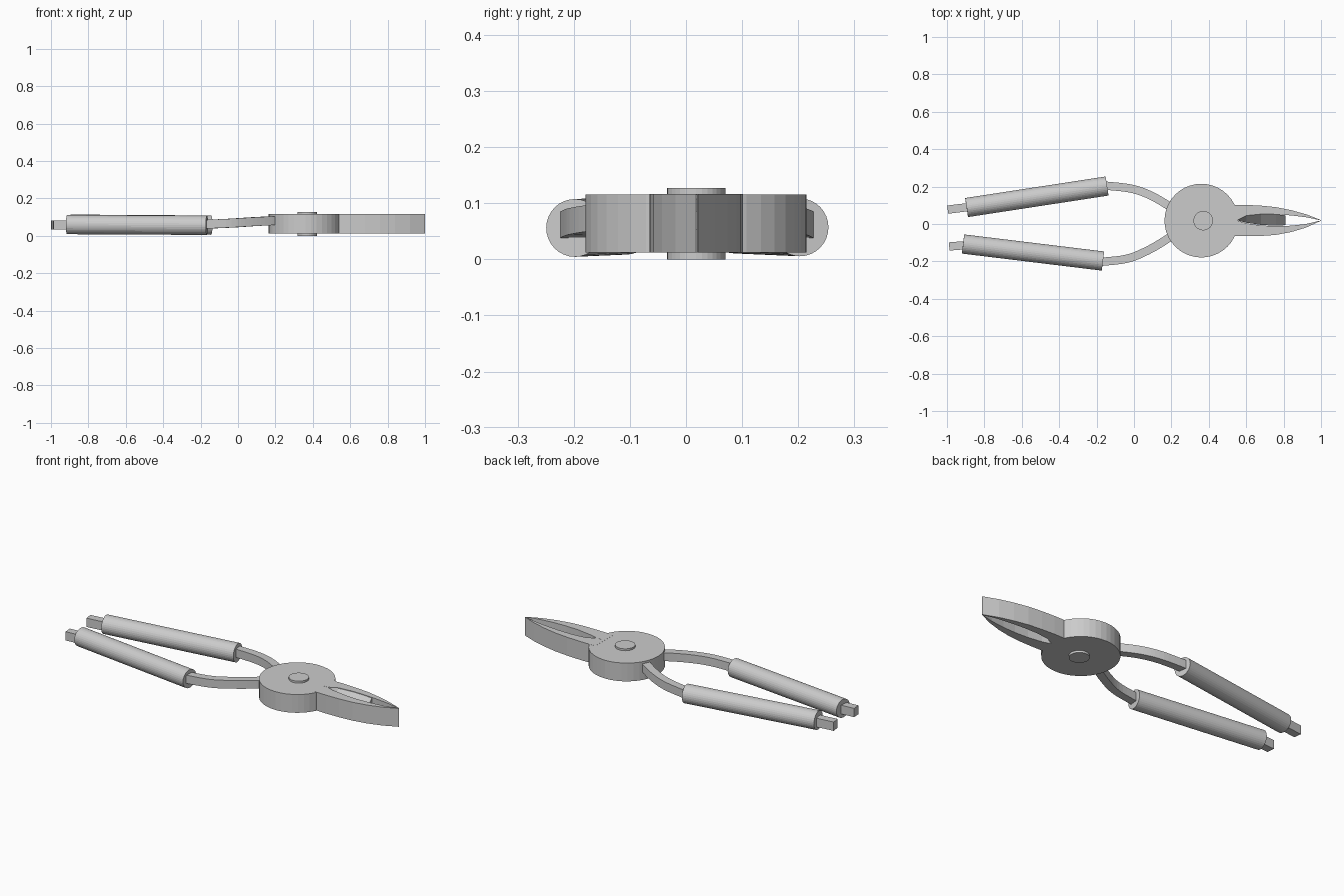
import bpy, bmesh, math
from mathutils import Vector

if "Cube" in bpy.data.objects:
    bpy.data.objects.remove(bpy.data.objects["Cube"])

steel = bpy.data.materials.new("light_grey_steel")
steel.diffuse_color = (0.6, 0.6, 0.6, 1)
steel.use_nodes = True
steel.node_tree.nodes["Principled BSDF"].inputs["Base Color"].default_value = steel.diffuse_color


def finish(name, bm):
    bmesh.ops.recalc_face_normals(bm, faces=bm.faces)
    me = bpy.data.meshes.new(name)
    bm.to_mesh(me)
    bm.free()
    me.materials.append(steel)
    ob = bpy.data.objects.new(name, me)
    bpy.context.collection.objects.link(ob)
    return ob


def loft(name, sections):
    """Skin a row of matching closed sections and cap both ends."""
    bm = bmesh.new()
    rings = [[bm.verts.new(p) for p in s] for s in sections]
    n = len(rings[0])
    for a, b in zip(rings, rings[1:]):
        for i in range(n):
            j = (i + 1) % n
            bm.faces.new((a[i], a[j], b[j], b[i]))
    bm.faces.new(rings[0])
    bm.faces.new(rings[-1][::-1])
    return finish(name, bm)


def rod(name, a, b, r, sides=32):
    """Round rod between two points."""
    a, b = Vector(a), Vector(b)
    d = (b - a).normalized()
    u = d.orthogonal().normalized()
    v = d.cross(u)
    angles = [2 * math.pi * i / sides for i in range(sides)]
    return loft(name, [[p + r * (math.cos(t) * u + math.sin(t) * v) for t in angles]
                       for p in (a, b)])


def bar(name, path, w, h):
    """Rectangular bar swept along a path."""
    pts = [Vector(p) for p in path]
    secs = []
    for i, p in enumerate(pts):
        d = pts[min(i + 1, len(pts) - 1)] - pts[max(i - 1, 0)]
        s = Vector((-d.y, d.x, 0)).normalized() * w / 2
        k = Vector((0, 0, h / 2))
        secs.append([p - s - k, p + s - k, p + s + k, p - s + k])
    return loft(name, secs)


def smooth_path(p, n=5):
    """Interpolating curve through the control points."""
    p = [Vector(q) for q in p]
    p = [2 * p[0] - p[1]] + p + [2 * p[-1] - p[-2]]
    out = []
    for i in range(1, len(p) - 2):
        a, b, c, d = p[i - 1:i + 3]
        for k in range(n):
            t = k / n
            out.append(0.5 * (2 * b + (c - a) * t + (2 * a - 5 * b + 4 * c - d) * t * t
                              + (3 * b - a - 3 * c + d) * t ** 3))
    return out + [p[-2]]


# Pivot disc and pin
rod("pivot_disc", (0.36, 0.018, 0.012), (0.36, 0.018, 0.116), 0.197, 40)
rod("pivot_pin", (0.37, 0.018, 0.0), (0.37, 0.018, 0.127), 0.052)

# Jaws: columns of x, outer y and inner y
Z0, Z1 = 0.012, 0.1165
upper = [(0.50, 0.1, 0.018), (0.55, 0.102, 0.02), (0.60, 0.102, 0.045), (0.68, 0.098, 0.053),
         (0.76, 0.09, 0.052), (0.84, 0.074, 0.046), (0.92, 0.052, 0.036), (1.0, 0.021, 0.0195)]
lower = [(0.50, -0.062, 0.018), (0.55, -0.063, 0.018), (0.60, -0.065, 0.004), (0.68, -0.064, -0.008),
         (0.76, -0.058, -0.012), (0.84, -0.043, -0.009), (0.92, -0.019, 0.0), (1.0, 0.0175, 0.019)]
for name, prof in (("upper_jaw", upper), ("lower_jaw", lower)):
    loft(name, [[(x, o, Z0), (x, i, Z0), (x, i, Z1), (x, o, Z1)]
                for x, o, i in prof])

# Sloping cutting bevel inside the rear part of the jaw gap
secs = []
for (x, _, u), (_, _, l) in list(zip(upper, lower))[1:6]:
    x = min(x, 0.81)
    secs.append([(x, u, Z1 - 0.003), (x, l + 0.003, 0.06), (x, u, 0.045)])
loft("cutting_bevel", secs)

# Handles: curved arm, sleeve grip and square end stub
handles = {
    "upper": ([(0.22, 0.07, 0.081), (0.17, 0.107, 0.08), (0.08, 0.157, 0.075),
               (-0.02, 0.19, 0.068), (-0.17, 0.207, 0.061)],
              (-0.144, 0.203, 0.057), (-0.895, 0.088, 0.062), (-0.996, 0.077, 0.058)),
    "lower": ([(0.23, -0.04, 0.081), (0.17, -0.085, 0.08), (0.07, -0.143, 0.075),
               (-0.04, -0.186, 0.068), (-0.19, -0.204, 0.061)],
              (-0.166, -0.198, 0.056), (-0.914, -0.107, 0.06), (-0.988, -0.12, 0.058)),
}
for side, (path, front, back, end) in handles.items():
    bar(side + "_arm", smooth_path(path), 0.044, 0.047)
    rod(side + "_grip", front, back, 0.0515)
    inner = Vector(back).lerp(Vector(front), 0.05)
    inner.z = end[2]
    bar(side + "_end_stub", [inner, end], 0.044, 0.05)
